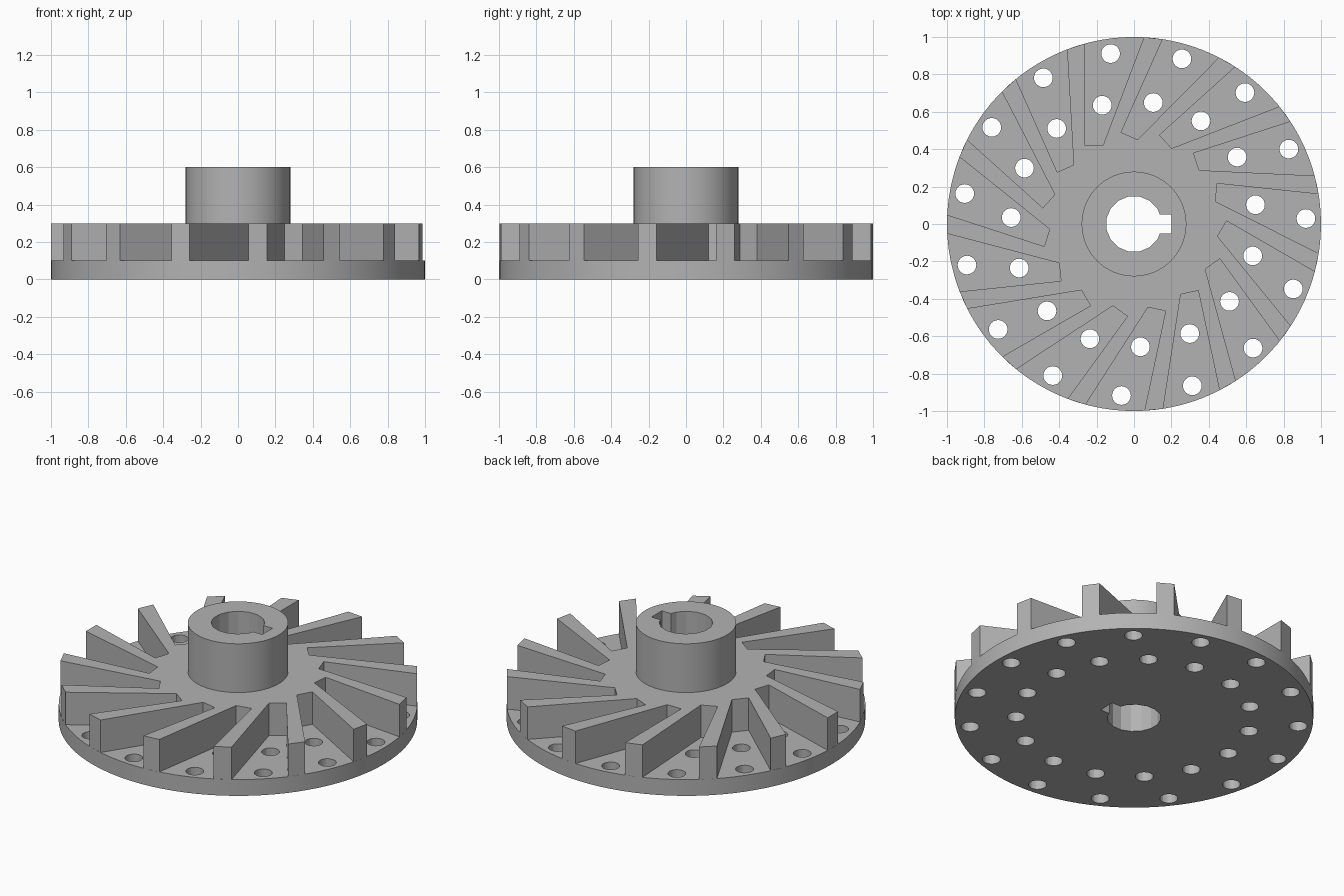
import bpy, bmesh
from math import sin, cos, pi, radians
from mathutils import Matrix, Vector

cube = bpy.data.objects.get("Cube")
if cube:
    bpy.data.objects.remove(cube, do_unlink=True)

COUNT = 15
STEP = 2 * pi / COUNT

metal = bpy.data.materials.new("grey metal")
metal.use_nodes = True
colour = (0.45, 0.45, 0.45, 1)
metal.diffuse_color = colour
metal.node_tree.nodes["Principled BSDF"].inputs["Base Color"].default_value = colour


def circle(radius, sides, centre=(0, 0), start=0.0):
    return [(centre[0] + radius * cos(start + 2 * pi * i / sides),
             centre[1] + radius * sin(start + 2 * pi * i / sides)) for i in range(sides)]


def turn(point, index):
    v = Matrix.Rotation(index * STEP, 2) @ Vector(point)
    return v.x, v.y


def plate(name, loops, bottom, top):
    """Fill an outline with its holes and extrude it upwards."""
    bm = bmesh.new()
    edges = []
    for loop in loops:
        verts = [bm.verts.new((x, y, bottom)) for x, y in loop]
        edges += [bm.edges.new((a, b)) for a, b in zip(verts, verts[1:] + verts[:1])]
    bmesh.ops.triangle_fill(bm, use_beauty=True, edges=edges, normal=(0, 0, 1))
    result = bmesh.ops.extrude_face_region(bm, geom=bm.faces[:], use_keep_orig=True)
    moved = [g for g in result["geom"] if isinstance(g, bmesh.types.BMVert)]
    bmesh.ops.translate(bm, verts=moved, vec=(0, 0, top - bottom))
    bmesh.ops.recalc_face_normals(bm, faces=bm.faces[:])
    mesh = bpy.data.meshes.new(name)
    bm.to_mesh(mesh)
    bm.free()
    mesh.materials.append(metal)
    obj = bpy.data.objects.new(name, mesh)
    bpy.context.collection.objects.link(obj)
    bpy.ops.object.select_all(action="DESELECT")
    obj.select_set(True)
    bpy.context.view_layer.objects.active = obj
    bpy.ops.object.shade_smooth_by_angle(angle=radians(15))
    return obj


# Faceted bore with a square keyway on the +x side
bore = circle(0.15, 16, start=pi / 16)[1:-1]
bore += [(0.138, -0.05), (0.2, -0.05), (0.2, 0.05), (0.138, 0.05)]

# Base disc with two rings of vent holes
holes = []
for i in range(COUNT):
    for centre in ((-0.125, 0.911), (-0.17, 0.635)):
        holes.append(circle(0.05, 24, turn(centre, i)))
plate("base_disc", [circle(1, 90), bore] + holes, 0, 0.1)

# Vane plate: a solid middle with swept pockets open to the rim
pocket = [(0.053, 0.9986), (-0.166, 0.42), (-0.262, 0.42), (-0.262, 0.965)]
outline = [turn(p, i) for i in range(COUNT) for p in pocket]
plate("vane_plate", [outline, bore], 0.1, 0.3)

# Central hub
plate("hub", [circle(0.28, 64), bore], 0.3, 0.6)
